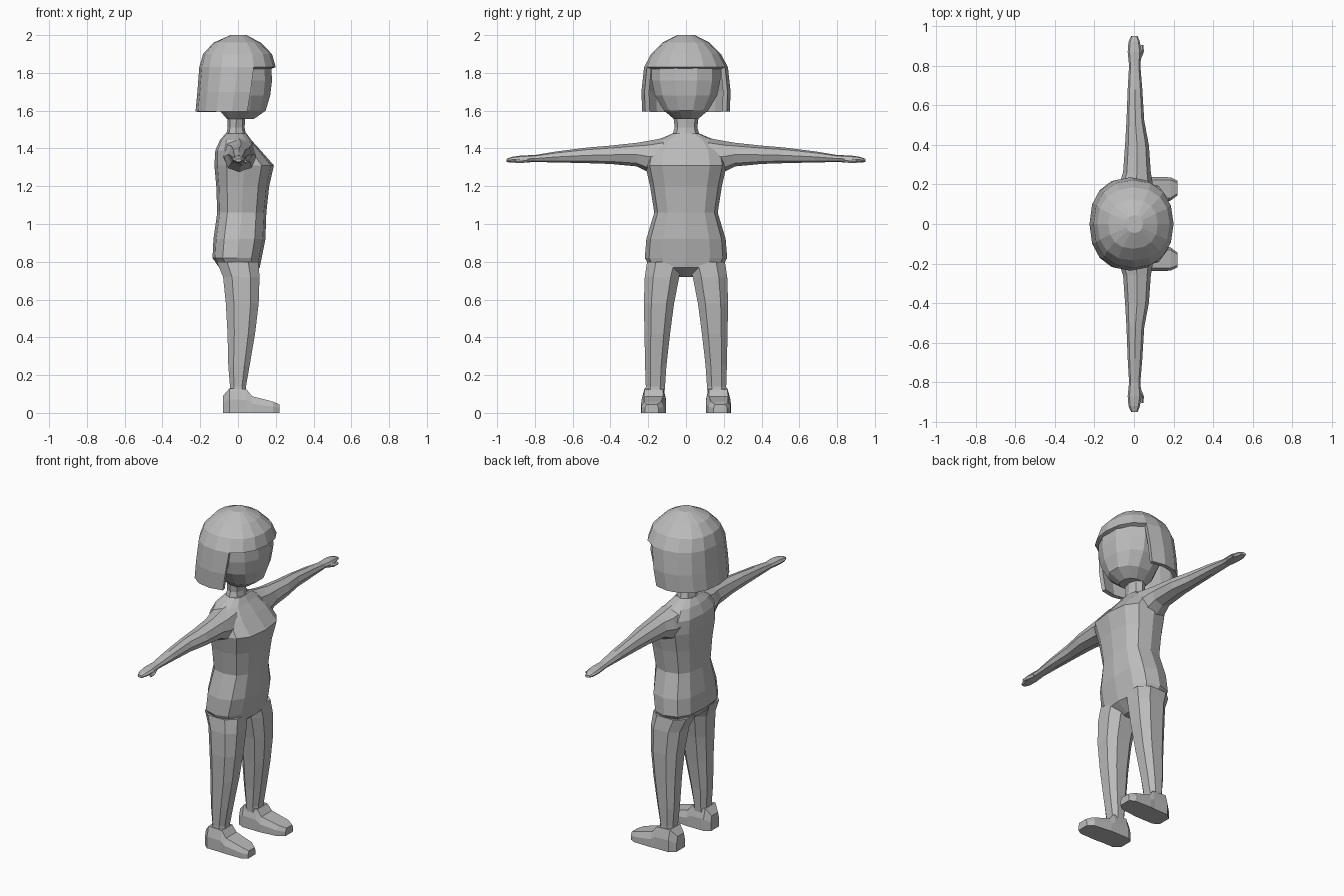
import bpy, bmesh, math

grey = bpy.data.materials.new("plain grey")
grey.diffuse_color = (0.5, 0.5, 0.5, 1)


def finish(name, bm, mirror=False):
    bmesh.ops.recalc_face_normals(bm, faces=bm.faces)
    me = bpy.data.meshes.new(name)
    bm.to_mesh(me)
    bm.free()
    me.materials.append(grey)
    ob = bpy.data.objects.new(name, me)
    bpy.context.collection.objects.link(ob)
    if mirror:
        m = ob.modifiers.new("mirror", "MIRROR")
        m.use_axis = (False, True, False)
        m.use_mirror_merge = False
    return ob


def place(axis, p, u, v):
    return {"x": (p, u, v), "y": (u, p, v), "z": (u, v, p)}[axis]


def section(axis, s, n, power, turn):
    """Rounded cross-section from (position, u_min, u_max, v_min, v_max)."""
    p, u0, u1, v0, v1 = s
    pts = []
    for i in range(n):
        a = 2 * math.pi * (i + turn) / n
        c, d = math.cos(a), math.sin(a)
        u = math.copysign(abs(c) ** (2 / power), c)
        v = math.copysign(abs(d) ** (2 / power), d)
        pts.append(place(axis, p, (u0 + u1) / 2 + u * (u1 - u0) / 2,
                         (v0 + v1) / 2 + v * (v1 - v0) / 2))
    return pts


def loft(name, axis, sections, n=8, power=2.5, turn=0.0, mirror=False, skip=None, caps=True):
    bm = bmesh.new()
    rings = [[bm.verts.new(q) for q in section(axis, s, n, power, turn)] for s in sections]
    for k, (a, b) in enumerate(zip(rings, rings[1:])):
        for i in range(n):
            if skip and skip(k, i):
                continue
            j = (i + 1) % n
            bm.faces.new((a[i], a[j], b[j], b[i]))
    if caps:
        bm.faces.new(rings[0])
    bm.faces.new(rings[-1])
    loose = [v for v in bm.verts if not v.link_faces]
    bmesh.ops.delete(bm, geom=loose, context="VERTS")
    return finish(name, bm, mirror)


# Torso, from crotch up to the base of the neck
loft("torso", "z", [
    (0.72, -0.03, 0.05, -0.04, 0.04),
    (0.77, -0.10, 0.115, -0.19, 0.19),
    (0.82, -0.135, 0.125, -0.218, 0.218),
    (0.92, -0.13, 0.145, -0.21, 0.21),
    (1.06, -0.11, 0.15, -0.168, 0.168),
    (1.20, -0.115, 0.165, -0.19, 0.19),
    (1.31, -0.125, 0.19, -0.215, 0.215),
    (1.39, -0.12, 0.12, -0.20, 0.20),
    (1.445, -0.095, 0.07, -0.15, 0.15),
    (1.48, -0.065, 0.045, -0.07, 0.07)], n=12, power=2.6)

# Neck
loft("neck", "z", [
    (1.46, -0.065, 0.045, -0.075, 0.075),
    (1.51, -0.055, 0.035, -0.06, 0.06),
    (1.60, -0.055, 0.04, -0.07, 0.07)], n=8, power=2.2)

# Legs
loft("leg", "z", [
    (0.08, -0.05, 0.05, 0.112, 0.222),
    (0.14, -0.045, 0.045, 0.108, 0.216),
    (0.25, -0.055, 0.065, 0.10, 0.22),
    (0.42, -0.06, 0.095, 0.08, 0.224),
    (0.58, -0.07, 0.115, 0.058, 0.228),
    (0.72, -0.085, 0.12, 0.03, 0.224),
    (0.80, -0.12, 0.115, 0.01, 0.212)], n=8, power=2.6, turn=0.5, mirror=True)

# Feet: tapered boxes running from heel to toe
bm = bmesh.new()
rings = []
for x, y0, y1, top in [(-0.08, 0.125, 0.205, 0.09), (-0.045, 0.105, 0.235, 0.13),
                       (0.045, 0.105, 0.235, 0.125), (0.075, 0.105, 0.238, 0.088),
                       (0.185, 0.118, 0.236, 0.06), (0.22, 0.145, 0.218, 0.045)]:
    w = 0.12 * (y1 - y0)
    rings.append([bm.verts.new(q) for q in [
        (x, y0, 0), (x, y1, 0), (x, y1, top * 0.55), (x, y1 - w, top),
        (x, y0 + w, top), (x, y0, top * 0.55)]])
for a, b in zip(rings, rings[1:]):
    for i in range(6):
        j = (i + 1) % 6
        bm.faces.new((a[i], a[j], b[j], b[i]))
bm.faces.new(rings[0])
bm.faces.new(rings[-1])
finish("foot", bm, True)

# Arms with flattened hands, plus thumbs
loft("arm", "y", [
    (0.12, -0.085, 0.10, 1.27, 1.455),
    (0.20, -0.075, 0.095, 1.275, 1.44),
    (0.26, -0.055, 0.085, 1.305, 1.43),
    (0.40, -0.045, 0.075, 1.318, 1.415),
    (0.52, -0.038, 0.052, 1.322, 1.405),
    (0.68, -0.032, 0.042, 1.326, 1.385),
    (0.80, -0.025, 0.032, 1.328, 1.365),
    (0.87, -0.032, 0.038, 1.325, 1.363),
    (0.92, -0.028, 0.03, 1.325, 1.356),
    (0.95, -0.014, 0.018, 1.328, 1.345)], n=8, power=2.2, mirror=True)
loft("thumb", "y", [
    (0.83, 0.015, 0.034, 1.328, 1.35),
    (0.87, 0.025, 0.05, 1.322, 1.346),
    (0.905, 0.034, 0.048, 1.324, 1.338)], n=5, power=2, mirror=True)

# Head
loft("head", "z", [
    (1.555, -0.06, 0.085, -0.065, 0.065),
    (1.60, -0.10, 0.15, -0.12, 0.12),
    (1.68, -0.13, 0.175, -0.17, 0.17),
    (1.76, -0.14, 0.185, -0.187, 0.187),
    (1.85, -0.14, 0.18, -0.187, 0.187),
    (1.92, -0.10, 0.12, -0.12, 0.12)], n=12, power=2.3, turn=0.5)

# Bobbed hair: open at the face below the fringe
hair = loft("hair", "z", [
    (1.595, -0.225, 0.16, -0.232, 0.232),
    (1.70, -0.215, 0.18, -0.236, 0.236),
    (1.83, -0.205, 0.20, -0.222, 0.222),
    (1.90, -0.185, 0.18, -0.185, 0.185),
    (1.96, -0.13, 0.12, -0.125, 0.125),
    (2.00, -0.04, 0.045, -0.045, 0.045)], n=16, power=2.25, caps=False,
    skip=lambda k, i: k < 2 and (i < 3 or i > 12))
shell = hair.modifiers.new("thickness", "SOLIDIFY")
shell.thickness = 0.025
shell.offset = -1
